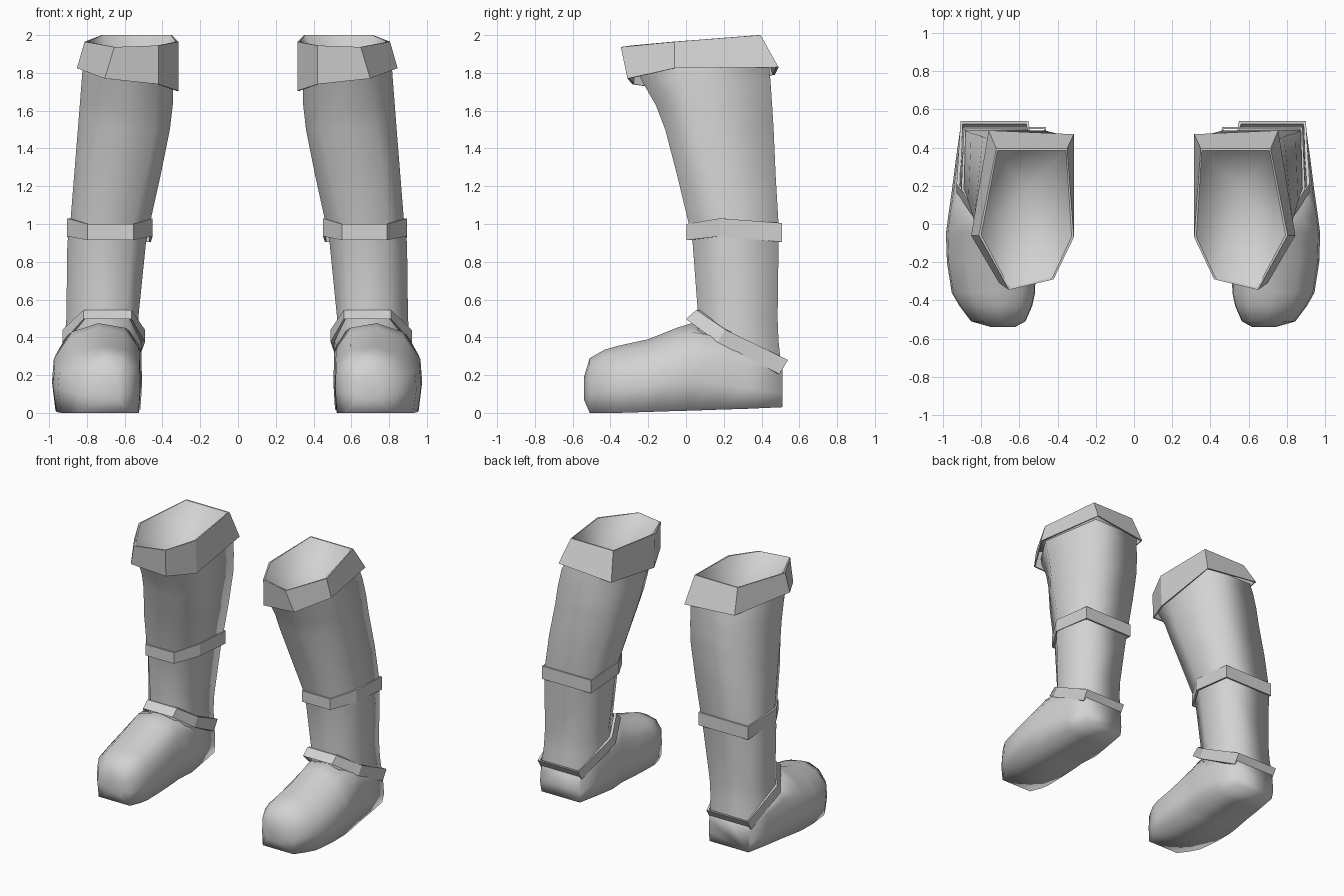
import bpy, bmesh
from mathutils import Vector

cube = bpy.data.objects.get("Cube")
if cube:
    bpy.data.objects.remove(cube, do_unlink=True)

grey = bpy.data.materials.new("plain_grey")
grey.use_nodes = True
COLOUR = (0.65, 0.65, 0.65, 1)
grey.diffuse_color = COLOUR
grey.node_tree.nodes["Principled BSDF"].inputs["Base Color"].default_value = COLOUR

# Side name, direction, and how much the boot widens outwards
SIDES = (("left", 1, 0), ("right", -1, .015))


def loft(name, rings, smooth=False, caps=False, closed=False, tip=None):
    """Skin a row of equal-length rings, once for each side of the body."""
    for side, sign, widen in SIDES:
        bm = bmesh.new()

        def vert(p):
            return bm.verts.new((sign * (p[0] + widen * (p[0] - .32)), p[1], p[2]))

        loops = [[vert(p) for p in r] for r in rings]
        pairs = list(zip(loops, loops[1:]))
        if closed:
            pairs.append((loops[-1], loops[0]))
        n = len(loops[0])
        for a, b in pairs:
            for i in range(n):
                j = (i + 1) % n
                bm.faces.new((a[i], a[j], b[j], b[i]))
        if caps:
            bm.faces.new(loops[0])
            bm.faces.new(loops[-1])
        if tip:
            t = vert(tip)
            for i in range(n):
                bm.faces.new((loops[-1][i], loops[-1][(i + 1) % n], t))
        bmesh.ops.recalc_face_normals(bm, faces=bm.faces)
        if tip:  # the lining faces the open top
            bmesh.ops.reverse_faces(bm, faces=bm.faces)
        for f in bm.faces:
            f.smooth = smooth
        me = bpy.data.meshes.new(f"{side}_{name}")
        bm.to_mesh(me)
        bm.free()
        me.materials.append(grey)
        ob = bpy.data.objects.new(f"{side}_{name}", me)
        bpy.context.collection.objects.link(ob)


def hexagon(y, xs, zs):
    """Back, middle and front pairs of corners: y and z per pair, inner and outer x."""
    (yb, ym, yf), (zb, zm, zf) = y, zs
    bi, bo, mi, mo, fi, fo = xs
    return [Vector(p) for p in ((bi, yb, zb), (bo, yb, zb), (mo, ym, zm),
                                (fo, yf, zf), (fi, yf, zf), (mi, ym, zm))]


def inset(ring, amount):
    """Pull a ring towards its centre."""
    c = sum(ring, Vector()) / len(ring)
    out = []
    for p in ring:
        d = c - p
        d.z = 0
        out.append(p + d.normalized() * amount)
    return out


def strap(name, top, bottom, thick):
    loft(name, [top, bottom, inset(bottom, thick), inset(top, thick)], closed=True)


# Leg shaft: height, then y of back / middle / front, then inner and outer x of each
SHAFT = [
    (1.83, (.44, -.04, -.27), (.345, .735, .335, .815, .425, .67)),
    (1.76, (.447, -.02, -.235), (.35, .76, .345, .82, .425, .69)),
    (1.63, (.456, .02, -.16), (.355, .785, .345, .83, .43, .71)),
    (1.50, (.464, .05, -.11), (.365, .80, .36, .84, .435, .73)),
    (1.25, (.475, .12, -.045), (.41, .845, .41, .86, .49, .77)),
    (1.00, (.49, .18, .015), (.465, .872, .465, .88, .55, .79)),
    (0.90, (.49, .18, .035), (.485, .875, .485, .895, .56, .79)),
    (0.50, (.485, .20, .065), (.54, .875, .525, .90, .59, .79)),
    (0.38, (.49, .20, .06), (.55, .88, .505, .91, .58, .80)),
    (0.24, (.505, .21, .07), (.555, .89, .52, .92, .59, .80)),
]
loft("leg_shaft", [hexagon(y, xs, (z, z, z)) for z, y, xs in SHAFT], smooth=True)

# Folded cuff
cuff_top = [Vector(p) for p in ((.35, .395, 2), (.715, .395, 2), (.805, -.06, 1.965),
                                (.65, -.345, 1.937), (.42, -.29, 1.945), (.315, -.07, 1.965))]
cuff_low = [Vector(p) for p in ((.315, .47, 1.79), (.755, .49, 1.83), (.845, -.06, 1.825),
                                (.70, -.31, 1.77), (.42, -.285, 1.74), (.315, -.06, 1.705))]
strap("cuff", cuff_top, cuff_low, .012)

# Hollow lining that closes to a point inside the shaft
loft("lining", [inset(cuff_top, .012)], smooth=True, tip=(.57, .17, 1.62))

# Calf strap
calf_xs = (.46, .882, .45, .896, .55, .79)
calf_y = (.509, .18, .003)
strap("calf_strap", hexagon(calf_y, calf_xs, (1.005, 1.03, 1.0)),
      hexagon(calf_y, calf_xs, (.905, .935, .915)), .015)

# Slanted ankle strap
ankle_xs = (.55, .90, .49, .92, .56, .81)
strap("ankle_strap", hexagon((.54, .21, .055), ankle_xs, (.28, .44, .545)),
      hexagon((.495, .165, 0), ankle_xs, (.205, .375, .497)), .02)

# Foot: y, inner x, outer x, bottom z, top z, squareness of the top; from toe to heel
FOOT = [
    (-.54, .62, .74, .07, .19, 0),
    (-.51, .565, .845, 0, .29, 0),
    (-.43, .53, .905, 0, .335, 0),
    (-.36, .515, .945, 0, .355, 0),
    (-.20, .512, .97, .005, .39, 0),
    (-.05, .515, .975, .01, .45, 0),
    (.03, .52, .965, .012, .475, .1),
    (.17, .505, .945, .017, .415, .7),
    (.33, .525, .925, .022, .335, .9),
    (.51, .55, .90, .03, .235, 1),
]


def foot_section(y, xi, xo, zb, zt, square):
    w, h = xo - xi, zt - zb
    shape = ((.02, 0), (.96, 0), (1, .35), (.98, .62 + .16 * square),
             (.77 + .19 * square, .89 + .11 * square), (.48, 1),
             (.18 - .15 * square, .94 + .06 * square), (.01, .72 + .06 * square), (0, .35))
    return [(xi + w * u, y, zb + h * v) for u, v in shape]


loft("foot", [foot_section(*row) for row in FOOT], smooth=True, caps=True)
